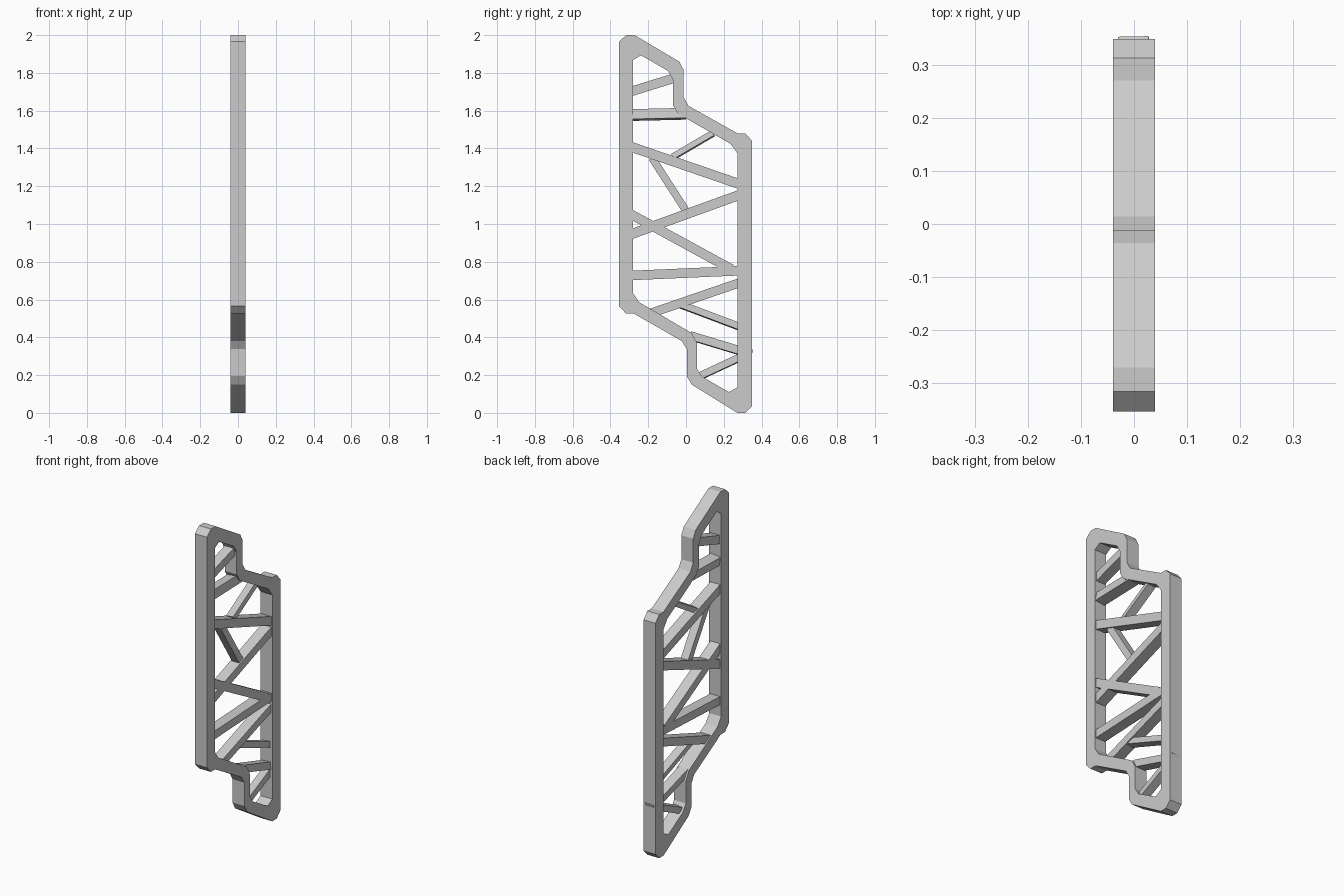
import bpy, bmesh, math
from mathutils import Vector

if "Cube" in bpy.data.objects:
    bpy.data.objects.remove(bpy.data.objects["Cube"])

HALF = 0.04  # half depth of the frame in x


def finish(bm, name):
    bmesh.ops.recalc_face_normals(bm, faces=bm.faces)
    mesh = bpy.data.meshes.new(name)
    bm.to_mesh(mesh)
    bm.free()
    obj = bpy.data.objects.new(name, mesh)
    bpy.context.collection.objects.link(obj)
    return obj


def add_loop(bm, points):
    vs = [bm.verts.new((-HALF, y, z)) for y, z in points]
    return [bm.edges.new((vs[i], vs[(i + 1) % len(vs)])) for i in range(len(vs))]


# Stepped outer frame with an open middle, (y, z) profiles
outer = [(-.355, 1.965), (-.317, 2.0), (-.272, 2.0), (-.036, 1.86), (-.012, 1.815),
         (-.012, 1.67), (.014, 1.625), (.272, 1.48), (.314, 1.48), (.35, 1.44),
         (.35, .037), (.314, 0), (.272, 0), (.03, .15), (.004, .195),
         (.004, .337), (-.022, .38), (-.275, .525), (-.317, .525), (-.355, .565)]
inner = [(-.28, 1.868), (-.238, 1.893), (-.095, 1.81), (-.07, 1.765),
         (-.07, 1.63), (-.04, 1.582), (.235, 1.425), (.272, 1.375),
         (.272, .135), (.228, .11), (.085, .192), (.058, .235),
         (.058, .37), (.03, .423), (-.247, .585), (-.28, .633)]
bm = bmesh.new()
edges = add_loop(bm, outer) + add_loop(bm, inner)
bmesh.ops.triangle_fill(bm, edges=edges, use_beauty=True)
ext = bmesh.ops.extrude_face_region(bm, geom=bm.faces[:])
moved = [g for g in ext["geom"] if isinstance(g, bmesh.types.BMVert)]
bmesh.ops.translate(bm, verts=moved, vec=(2 * HALF, 0, 0))
finish(bm, "frame")


# Cross braces: square bars laid between two (y, z) points
def brace(name, a, b, thick, depth, twist=0, grow=(0.03, 0.03)):
    a, b = Vector((0, *a)), Vector((0, *b))
    u = (b - a).normalized()
    a, b = a - u * grow[0], b + u * grow[1]
    n, x = Vector((0, -u.z, u.y)), Vector((1, 0, 0))
    t = math.radians(twist)
    w = x * math.cos(t) + n * math.sin(t)
    v = n * math.cos(t) - x * math.sin(t)
    bm = bmesh.new()
    bmesh.ops.create_cube(bm, size=1)
    for p in bm.verts:
        c = p.co.copy()
        p.co = (a + b) / 2 + u * (b - a).length * c.x + v * thick * c.y + w * depth * c.z
    finish(bm, name)


braces = [
    ((-.28, 1.705), (-.07, 1.77), .05, .06, 0),
    ((-.28, 1.577), (-.03, 1.583), .053, .064, 9),
    ((-.28, 1.405), (.272, 1.215), .052, .066, 0),
    ((-.07, 1.355), (.135, 1.475), .03, .05, 8),
    ((-.18, 1.35), (0, 1.07), .04, .05, 0),
    ((-.28, .95), (.272, 1.15), .052, .066, 0),
    ((-.28, 1.045), (.215, .775), .05, .066, 0),
    ((-.28, .728), (.272, .752), .05, .066, 0),
    ((-.165, .535), (.272, .685), .048, .064, 0),
    ((-.02, .57), (.272, .46), .036, .05, 6),
    ((.04, .403), (.272, .333), .044, .058, 4),
    ((.085, .2), (.272, .287), .038, .05, 5),
]
for i, (a, b, thick, depth, twist) in enumerate(braces):
    # the eleventh bar pokes slightly through the outer rail
    grow = (0.02, 0.08) if i == 10 else (0.02, 0.03)
    if i in (3, 4):
        grow = (0.0, 0.01)
    brace(f"cross_brace_{i + 1}", a, b, thick, depth, twist, grow)
